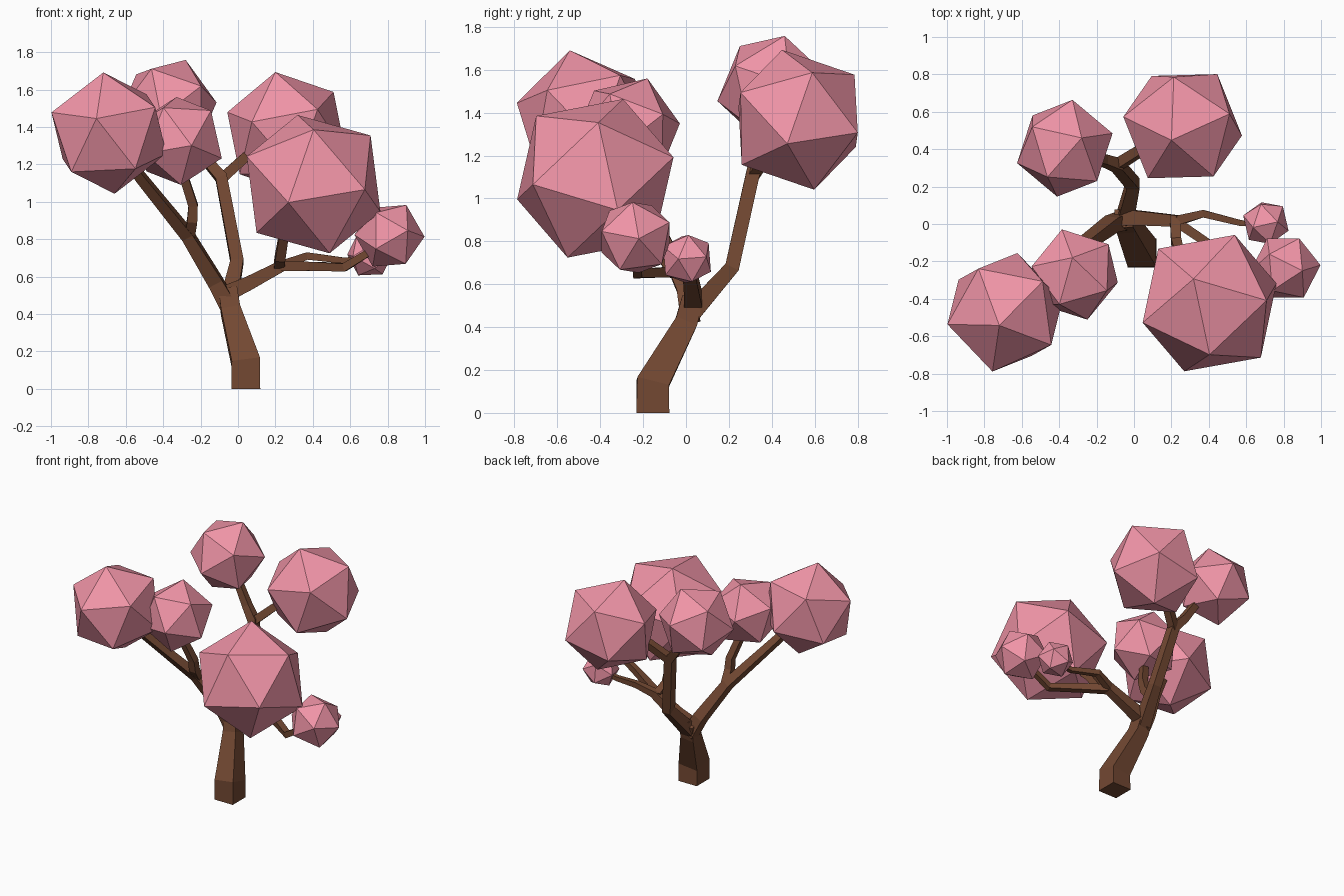
import bpy, bmesh
from mathutils import Vector, Matrix


def material(name, color):
    m = bpy.data.materials.new(name)
    m.diffuse_color = (*color, 1)
    return m


BARK = material("bark", (0.17, 0.065, 0.032))
PINK = material("blossom", (0.88, 0.30, 0.39))


def add_object(name, bm, mat):
    bmesh.ops.recalc_face_normals(bm, faces=bm.faces)
    mesh = bpy.data.meshes.new(name)
    bm.to_mesh(mesh)
    bm.free()
    mesh.materials.append(mat)
    bpy.context.collection.objects.link(bpy.data.objects.new(name, mesh))


def limb(name, nodes, ref=(1, 0, 0)):
    """Square-section tapering tube through (x, y, z, half width) nodes."""
    bm = bmesh.new()
    pts = [Vector(n[:3]) for n in nodes]
    rings = []
    for i, p in enumerate(pts):
        t = Vector((0, 0, 0))
        if i > 0:
            t += (p - pts[i - 1]).normalized()
        if i < len(pts) - 1:
            t += (pts[i + 1] - p).normalized()
        t.normalize()
        u = Vector(ref)
        u = (u - t * u.dot(t)).normalized()
        v = t.cross(u)
        h = nodes[i][3]
        rings.append([bm.verts.new(p + (u * a + v * b) * h)
                      for a, b in ((-1, -1), (1, -1), (1, 1), (-1, 1))])
    for r, s in zip(rings, rings[1:]):
        for k in range(4):
            j = (k + 1) % 4
            bm.faces.new((r[k], r[j], s[j], s[k]))
    bm.faces.new(rings[0][::-1])
    bm.faces.new(rings[-1])
    add_object(name, bm, BARK)


def foliage(name, center, radius, tip, side):
    """Icosahedron with one corner along tip and a neighbour towards side."""
    z = Vector(tip).normalized()
    x = Vector(side)
    x = (x - z * x.dot(z)).normalized()
    rot = Matrix((x, z.cross(x), z)).transposed().to_4x4()
    bm = bmesh.new()
    bmesh.ops.create_icosphere(bm, subdivisions=1, radius=radius,
                               matrix=Matrix.Translation(center) @ rot)
    add_object(name, bm, PINK)


Y = (0, 1, 0)
# Trunk
limb("trunk", [(0.042, -0.155, 0, 0.077), (0.042, -0.155, 0.14, 0.076),
               (-0.04, 0.0, 0.42, 0.052), (-0.055, 0.03, 0.53, 0.05)])

# Left limb with its twig
limb("left_branch", [(-0.05, 0.02, 0.44, 0.045), (-0.12, 0.0, 0.57, 0.04),
                     (-0.27, -0.11, 0.82, 0.032), (-0.52, -0.33, 1.13, 0.026),
                     (-0.62, -0.42, 1.26, 0.022)])
limb("left_twig", [(-0.26, -0.1, 0.81, 0.027), (-0.245, -0.17, 0.90, 0.027),
                   (-0.24, -0.19, 0.98, 0.025), (-0.31, -0.26, 1.20, 0.022)])

# Back limb with its fork
limb("back_branch", [(-0.05, 0.02, 0.46, 0.045), (-0.005, 0.215, 0.68, 0.034),
                     (-0.09, 0.315, 1.13, 0.032), (-0.16, 0.34, 1.21, 0.027),
                     (-0.28, 0.37, 1.40, 0.022)])
limb("back_twig", [(-0.09, 0.315, 1.12, 0.028), (0.03, 0.39, 1.23, 0.026),
                   (0.14, 0.45, 1.31, 0.022)], Y)

# Right limb with its three twigs
limb("right_branch", [(-0.06, 0.035, 0.51, 0.045), (0.05, 0.03, 0.56, 0.038),
                      (0.24, 0.015, 0.66, 0.03)], Y)
limb("right_front_twig", [(0.22, 0.03, 0.655, 0.028), (0.225, -0.09, 0.70, 0.027),
                          (0.245, -0.17, 0.82, 0.025), (0.31, -0.30, 0.96, 0.022)])
limb("right_low_twig", [(0.22, 0.015, 0.655, 0.026), (0.39, -0.10, 0.655, 0.024),
                        (0.57, -0.225, 0.65, 0.022), (0.75, -0.235, 0.76, 0.018)], Y)
limb("right_back_twig", [(0.22, 0.015, 0.655, 0.026), (0.37, 0.055, 0.71, 0.02),
                         (0.57, 0.005, 0.685, 0.016), (0.67, 0.0, 0.70, 0.012)], Y)

# Foliage clumps
CLUMPS = {
    "left_front": ((-0.69, -0.472, 1.367), 0.333, (-0.03, -0.07, 0.323), (-0.067, -0.318, 0.075)),
    "left_inner": ((-0.317, -0.27, 1.325), 0.252, (-0.012, 0.09, 0.234), (-0.069, 0.243, 0.02)),
    "back_left": ((-0.37, 0.405, 1.512), 0.268, (0.09, 0.055, 0.245), (0.037, 0.262, 0.045)),
    "back_right": ((0.26, 0.523, 1.367), 0.34, (-0.06, -0.075, 0.326), (-0.312, 0.05, 0.108)),
    "right_front": ((0.404, -0.423, 1.094), 0.401, (-0.086, 0.13, 0.371), (0.137, 0.365, 0.094)),
    "right_outer": ((0.81, -0.235, 0.818), 0.188, (0.186, 0.015, -0.005), (0.09, -0.015, 0.166)),
    "right_small": ((0.705, 0.005, 0.718), 0.128, (0.118, -0.04, 0.0), (0.05, 0.112, 0.01)),
}
for key, args in CLUMPS.items():
    foliage(key + "_foliage", *args)
